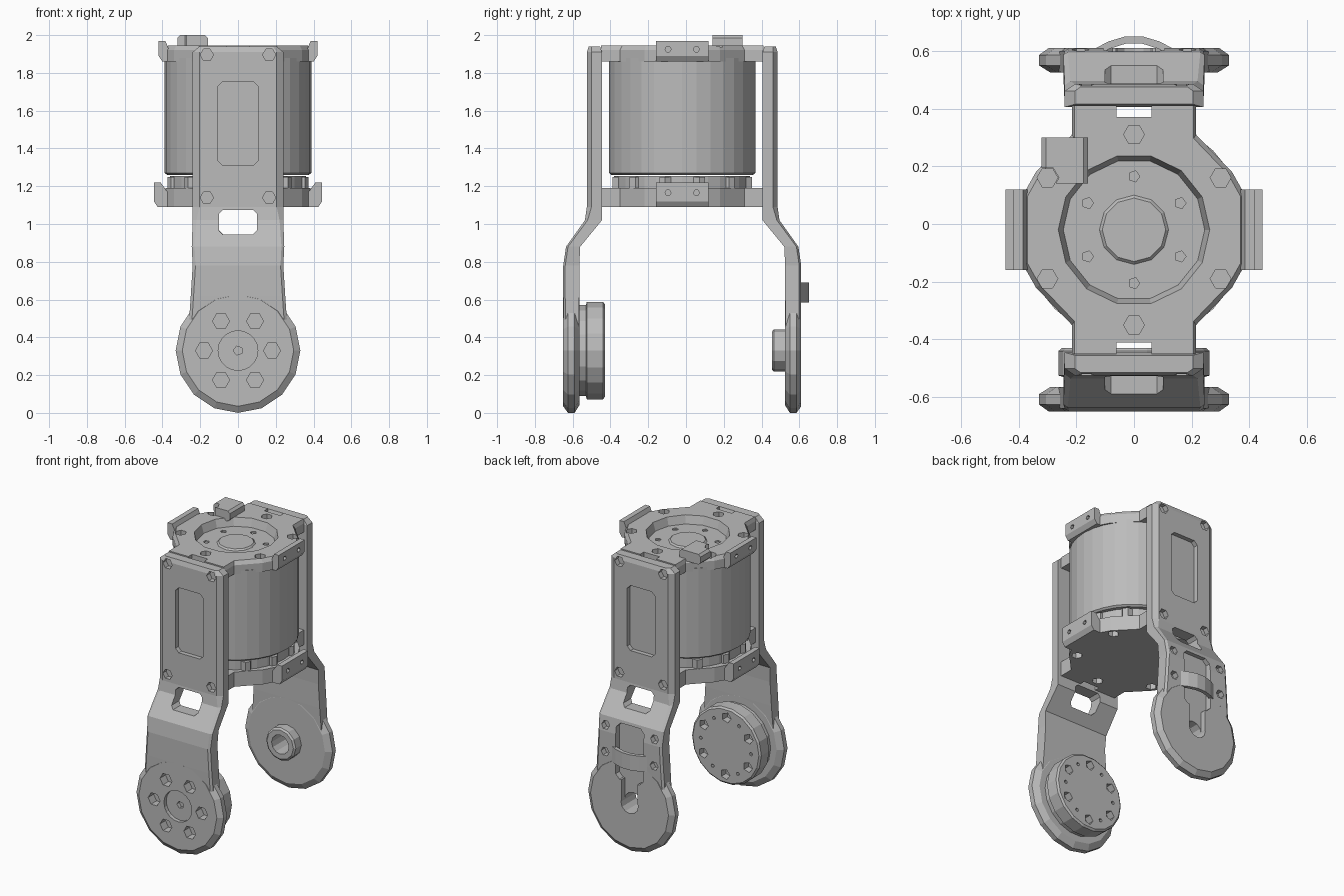
import bpy, bmesh, math
from mathutils import Matrix, Vector

if "Cube" in bpy.data.objects:
    bpy.data.objects.remove(bpy.data.objects["Cube"])

grey = bpy.data.materials.new("mid grey")
grey.diffuse_color = (0.5, 0.5, 0.5, 1)
grey.use_nodes = True
grey.node_tree.nodes["Principled BSDF"].inputs["Base Color"].default_value = grey.diffuse_color
CY = -0.02      # y of the motor axis; both arms mirror about it
PZ = 0.33       # height of the pivot axis


def loft(name, rings):
    """Skin a list of equal-length point rings and cap both ends."""
    bm = bmesh.new()
    rows = [[bm.verts.new(p) for p in r] for r in rings]
    n = len(rows[0])
    for a, b in zip(rows, rows[1:]):
        for i in range(n):
            j = (i + 1) % n
            bm.faces.new((a[i], a[j], b[j], b[i]))
    bm.faces.new(rows[0])
    bm.faces.new(rows[-1])
    bmesh.ops.recalc_face_normals(bm, faces=bm.faces)
    me = bpy.data.meshes.new(name)
    bm.to_mesh(me)
    bm.free()
    me.materials.append(grey)
    ob = bpy.data.objects.new(name, me)
    bpy.context.scene.collection.objects.link(ob)
    return ob


def turned(name, axis, centre, profile, n=16):
    """Round part: profile is (position along axis, radius)."""
    rings = []
    for t, r in profile:
        ring = []
        for i in range(n):
            a = 2 * math.pi * i / n
            u, v = r * math.cos(a), r * math.sin(a)
            ring.append({'X': (t, centre[0] + u, centre[1] + v),
                         'Y': (centre[0] + u, t, centre[1] + v),
                         'Z': (centre[0] + u, centre[1] + v, t)}[axis])
        rings.append(ring)
    return loft(name, rings)


def box(name, x, y, z, ch=0.0):
    """Box from ranges; ch chamfers the four edges running along y."""
    c = max(ch, 1e-4)
    if ch:
        p = [(x[0] + c, z[0]), (x[1] - c, z[0]), (x[1], z[0] + c), (x[1], z[1] - c),
             (x[1] - c, z[1]), (x[0] + c, z[1]), (x[0], z[1] - c), (x[0], z[0] + c)]
    else:
        p = [(x[0], z[0]), (x[1], z[0]), (x[1], z[1]), (x[0], z[1])]
    return loft(name, [[(u, yy, w) for u, w in p] for yy in y])


def cut(ob, cutters):
    for c in cutters:
        m = ob.modifiers.new("cut", 'BOOLEAN')
        m.operation, m.solver, m.object = 'DIFFERENCE', 'EXACT', c
    dg = bpy.context.evaluated_depsgraph_get()
    dg.update()
    me = bpy.data.meshes.new_from_object(ob.evaluated_get(dg))
    ob.modifiers.clear()
    ob.data = me
    for c in cutters:
        bpy.data.objects.remove(c)


def place(obs, side):
    """Parts are built facing +y; side -1 turns them to the front."""
    m = Matrix.Translation((0, CY, 0))
    if side < 0:
        m = m @ Matrix.Rotation(math.pi, 4, 'Z')
    for o in obs:
        o.data.transform(m)


def around(n, r, start=0.0):
    return [(r * math.cos(start + 2 * math.pi * i / n),
             r * math.sin(start + 2 * math.pi * i / n)) for i in range(n)]


# motor can, and the narrower ring with small lugs beneath it
body = [turned("motor_can", 'Z', (0, 0), [(1.26, 0.375), (1.27, 0.388), (1.88, 0.388)], 32),
        turned("motor_base_ring", 'Z', (0, 0), [(1.18, 0.36), (1.255, 0.36)], 32)]
for x, y in around(12, 0.35, math.pi / 12):
    body.append(turned("base_lug", 'Z', (x, y), [(1.19, 0.035), (1.25, 0.035)], 6))

# top and bottom bracket plates
q = [(0.385, 0.12), (0.34, 0.20), (0.215, 0.33), (0.215, 0.43)]
outline = q + [(-x, y) for x, y in q[::-1]]
outline += [(-x, -y) for x, y in outline]
inner = [(x * 0.96, y if abs(y) > 0.4 else y * 0.96) for x, y in outline]
top = loft("top_plate", [[(x, y, 1.86) for x, y in outline],
                         [(x, y, 1.92) for x, y in outline],
                         [(x, y, 1.945) for x, y in inner]])
low = loft("bottom_plate", [[(x, y, 1.09) for x, y in outline],
                            [(x, y, 1.19) for x, y in outline]])
screws = [(0.3, 0.18), (-0.3, 0.18), (0.3, -0.17), (-0.3, -0.17), (0, -0.33), (0, 0.33)]


def end_notches(z0, z1):
    return [box("cutter", (-0.06, 0.06), (s * 0.39, s * 0.5), (z0, z1)) for s in (-1, 1)]


cut(top, [turned("cutter", 'Z', (0, 0), [(1.89, 0.245), (2.0, 0.28)], 14)]
    + [turned("cutter", 'Z', p, [(1.90, 0.036), (2.0, 0.036)], 6) for p in screws]
    + [turned("cutter", 'Z', p, [(1.87, 0.02), (1.95, 0.02)], 5)
       for p in around(6, 0.185, math.pi / 6)]
    + end_notches(1.8, 2.0))
cut(low, [turned("cutter", 'Z', p, [(1.0, 0.035), (1.13, 0.035)], 6) for p in screws]
    + end_notches(1.0, 1.3))
body += [top, low]

# rotor cap and raised connector block on the top plate
body.append(turned("rotor_cap", 'Z', (0, 0), [(1.88, 0.13), (1.9, 0.11)], 12))
block = box("connector_block", (-0.32, -0.16), (0.16, 0.32), (1.93, 2.0), 0.015)
cut(block, [turned("cutter", 'Z', screws[1], [(1.9, 0.04), (2.1, 0.04)], 6)])
body.append(block)

# side mounting tabs, upper pair and lower pair
for s in (-1, 1):
    for name, z0, z1, xo in (("upper_side_tab", 1.86, 1.97, 0.42),
                             ("lower_side_tab", 1.09, 1.22, 0.445)):
        pts = [(0.35, z0), (xo - 0.02, z0), (xo, z0 + 0.03), (xo, z1), (xo - 0.035, z1),
               (0.37, z0 + 0.075)]
        tab = loft(name, [[(s * x, y, z) for x, z in pts] for y in (-0.14, 0.14)])
        cut(tab, [turned("cutter", 'X', (y, (z0 + z1) / 2 + 0.01),
                         [(s * (xo - 0.02), 0.016), (s * 0.5, 0.016)], 6) for y in (-0.075, 0.075)])
        body.append(tab)
place(body, 1)


# cranked arm: rows of height, inner distance, outer distance, half width, chamfer
ROWS = [(1.94, 0.435, 0.495, 0.205, 0.02), (1.91, 0.425, 0.505, 0.24, 0.035),
        (1.09, 0.425, 0.505, 0.24, 0.035), (1.02, 0.425, 0.515, 0.24, 0.02),
        (0.88, 0.54, 0.615, 0.245, 0.015), (0.78, 0.545, 0.63, 0.24, 0.015),
        (0.62, 0.545, 0.63, 0.25, 0.015), (0.33, 0.55, 0.625, 0.27, 0.015)]


def arm(prefix):
    rings = [[(-w, a, z), (w, a, z), (w, b - c * 0.7, z), (w - c, b, z),
              (c - w, b, z), (-w, b - c * 0.7, z)] for z, a, b, w, c in ROWS]
    plate = loft(prefix + "_arm", rings)
    cuts = [box("cutter", (-0.105, 0.105), (0.475, 0.6), (1.31, 1.755), 0.025),
            box("cutter", (-0.1, 0.1), (0.3, 0.8), (0.945, 1.075), 0.02)]
    cuts += [turned("cutter", 'Y', (x, z), [(0.47, 0.035), (0.6, 0.035)], 6)
             for x in (-0.165, 0.165) for z in (1.14, 1.895)]
    disc = turned(prefix + "_pivot_disc", 'Y', (0, PZ),
                  [(0.545, 0.29), (0.57, 0.33), (0.605, 0.33), (0.63, 0.295)], 16)
    return plate, disc, cuts


# front arm with its bolted drive hub
plate, disc, cuts = arm("front")
bolts = [(x, z + PZ) for x, z in around(6, 0.18)]
pockets = lambda: ([turned("cutter", 'Y', p, [(0.57, 0.045), (0.7, 0.045)], 6) for p in bolts]
                   + [turned("cutter", 'Y', (0, PZ), [(0.605, 0.105), (0.7, 0.105)], 20),
                      turned("cutter", 'Y', (0, PZ), [(0.58, 0.025), (0.65, 0.025)], 5)])
cut(plate, cuts + pockets())
cut(disc, pockets())
hub = turned("drive_hub", 'Y', (0, PZ),
             [(0.41, 0.25), (0.42, 0.262), (0.505, 0.262), (0.51, 0.245), (0.56, 0.245)], 18)
cut(hub, [turned("cutter", 'Y', (x, z + PZ), [(0.35, 0.035), (0.46, 0.035)], 5)
          for x, z in around(6, 0.195, 0.5)]
    + [turned("cutter", 'Y', (x, z + PZ), [(0.35, 0.012), (0.44, 0.012)], 6)
       for x, z in around(6, 0.19, 1.02)])
place([plate, disc, hub], -1)

# back arm with hollow bearing boss, cable channel and cable strap
plate, disc, cuts = arm("back")
bore = lambda: [turned("cutter", 'Y', (0, PZ), [(0.3, 0.065), (0.8, 0.065)], 12),
                box("cutter", (-0.062, 0.062), (0.59, 0.8), (PZ, 0.5))]
cut(plate, cuts + bore()
    + [box("cutter", (-0.105, 0.105), (0.59, 0.8), (0.48, 0.86), 0.03)]
    + [turned("cutter", 'Y', (x, z), [(0.59, 0.03), (0.8, 0.03)], 6)
       for x in (-0.185, 0.185) for z in (0.64, 0.82)])
cut(disc, bore() + [box("cutter", (-0.105, 0.105), (0.59, 0.8), (0.48, 0.86), 0.03)])
boss = turned("bearing_boss", 'Y', (0, PZ), [(0.475, 0.1), (0.485, 0.112), (0.56, 0.112)], 12)
cut(boss, [turned("cutter", 'Y', (0, PZ), [(0.3, 0.065), (0.8, 0.065)], 12)])
arc = [(-0.14, 0.625), (-0.09, 0.652), (-0.03, 0.67), (0.03, 0.67), (0.09, 0.652), (0.14, 0.625)]
strap_pts = arc + [(x * 0.95, d - 0.025) for x, d in arc[::-1]]
strap = loft("cable_strap", [[(x, d, z) for x, d in strap_pts] for z in (0.585, 0.69)])
place([plate, disc, boss, strap], 1)
